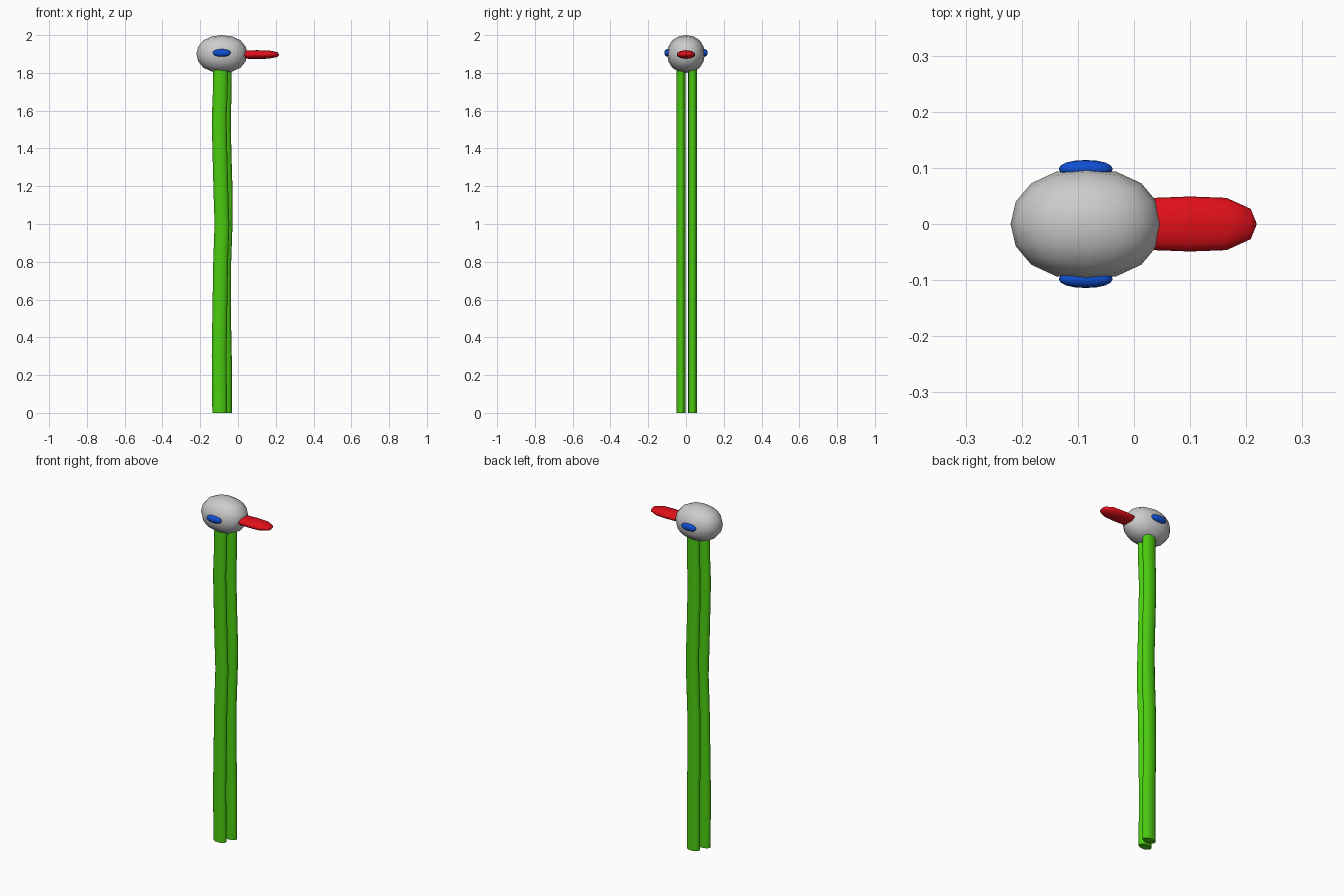
import bpy, bmesh, math
from mathutils import Vector

if "Cube" in bpy.data.objects:
    bpy.data.objects.remove(bpy.data.objects["Cube"])


def material(name, rgb):
    m = bpy.data.materials.new(name)
    m.diffuse_color = (*rgb, 1)
    m.use_nodes = True
    m.node_tree.nodes["Principled BSDF"].inputs["Base Color"].default_value = m.diffuse_color
    return m


GREEN = material("green", (0.07, 0.6, 0.005))
RED = material("red", (0.75, 0.005, 0.01))
BLUE = material("blue", (0.005, 0.08, 0.65))


def finish(name, bm, mat=None, angle=50):
    bmesh.ops.recalc_face_normals(bm, faces=bm.faces)
    me = bpy.data.meshes.new(name)
    bm.to_mesh(me)
    bm.free()
    ob = bpy.data.objects.new(name, me)
    bpy.context.collection.objects.link(ob)
    if mat:
        me.materials.append(mat)
    bpy.ops.object.select_all(action='DESELECT')
    ob.select_set(True)
    bpy.context.view_layer.objects.active = ob
    bpy.ops.object.shade_smooth_by_angle(angle=math.radians(angle))
    return ob


def rounded_box(name, centre, half, mat=None):
    """Cube softened by two subdivisions, fitted to its half sizes."""
    bm = bmesh.new()
    bmesh.ops.create_cube(bm, size=2)
    ob = finish(name, bm, mat, 180)
    mod = ob.modifiers.new("round", 'SUBSURF')
    mod.levels = 2
    mod.render_levels = 2
    bpy.ops.object.modifier_apply(modifier="round")
    size = [max(abs(v.co[i]) for v in ob.data.vertices) for i in range(3)]
    for v in ob.data.vertices:
        v.co = Vector(centre[i] + v.co[i] / size[i] * half[i] for i in range(3))
    return ob


def loft(name, rings, mat, angle=50):
    """Skin a list of vertex rings and cap both ends."""
    bm = bmesh.new()
    loops = [[bm.verts.new(p) for p in ring] for ring in rings]
    n = len(loops[0])
    for a, b in zip(loops, loops[1:]):
        for i in range(n):
            j = (i + 1) % n
            bm.faces.new((a[i], a[j], b[j], b[i]))
    bm.faces.new(loops[0])
    bm.faces.new(loops[-1])
    return finish(name, bm, mat, angle)


def circle(n=16):
    return [(math.cos(2 * math.pi * i / n), math.sin(2 * math.pi * i / n)) for i in range(n)]


# Head
rounded_box("head", (-0.085, 0, 1.9), (0.135, 0.1, 0.1))

# Eyes
for side, label in ((-1, "front"), (1, "back")):
    rounded_box(label + "_eye", (-0.086, side * 0.098, 1.906), (0.048, 0.016, 0.02), BLUE)

# Beak: flattened, blunt-ended, partly buried in the head
half = [(0.0, 1.0), (0.065, 0.95), (0.108, 0.55), (0.118, 0.05)]
profile = [(-x, s) for x, s in reversed(half)] + half[1:]
loft("beak", [[(0.1 + x, 0.049 * s * c, 1.897 + 0.023 * s * d) for c, d in circle()]
              for x, s in profile], RED, 80)

# Legs: gently wavering flattened stems
heights = [0, 0.3, 0.5, 0.8, 1.0, 1.15, 1.38, 1.55, 1.7, 1.84]
front = [-0.097, -0.1, -0.097, -0.092, -0.085, -0.09, -0.096, -0.1, -0.094, -0.092]
back = [-0.072, -0.072, -0.076, -0.075, -0.068, -0.067, -0.074, -0.077, -0.073, -0.073]
for label, y, xs in (("front_leg", -0.027, front), ("back_leg", 0.035, back)):
    loft(label, [[(x + 0.039 * c, y + 0.0235 * d, z) for c, d in circle()]
                 for x, z in zip(xs, heights)], GREEN)
